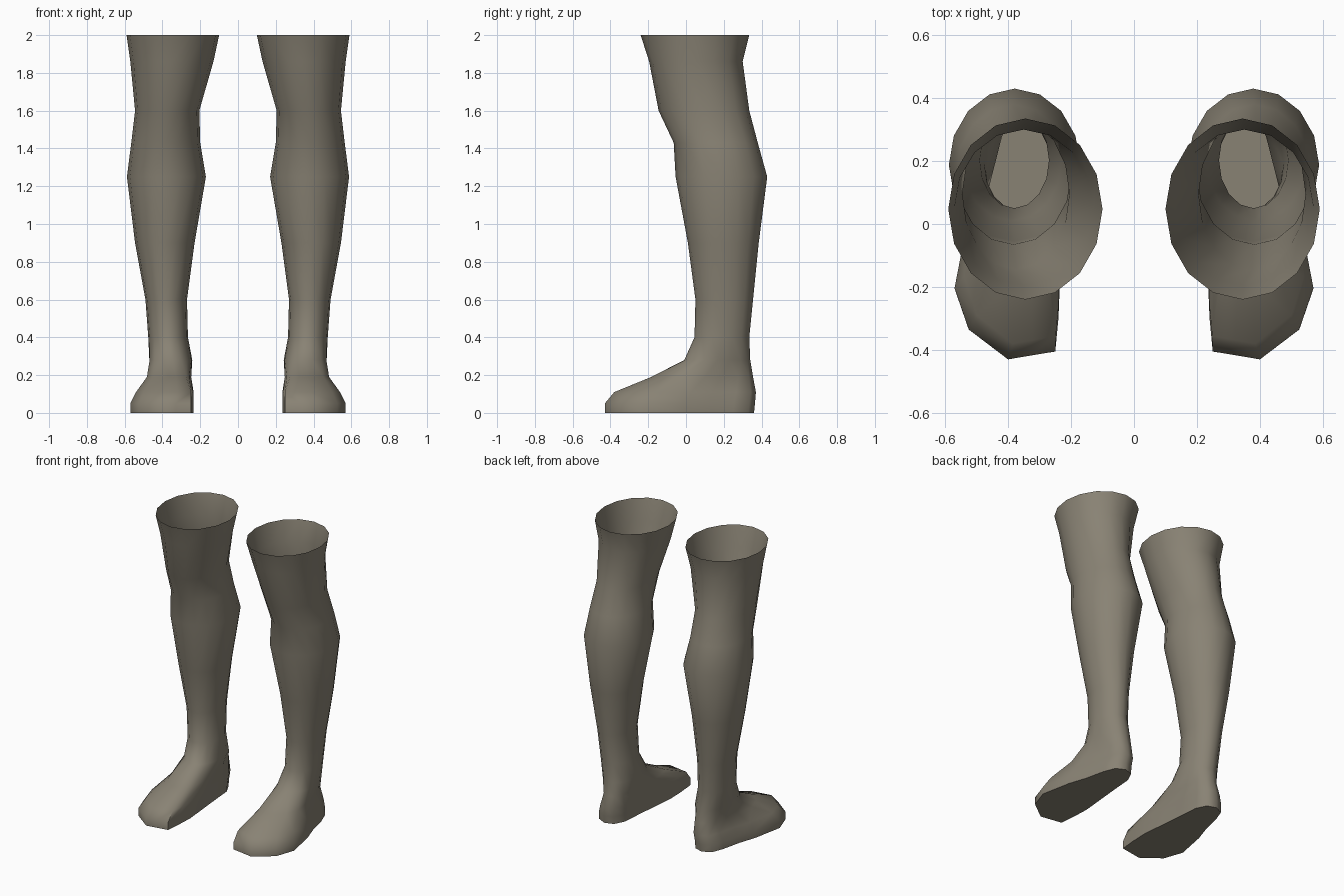
import bpy, bmesh, math

cube = bpy.data.objects.get("Cube")
if cube:
    bpy.data.objects.remove(cube, do_unlink=True)

taupe = bpy.data.materials.new("taupe")
taupe.use_nodes = True
colour = (0.25, 0.225, 0.175, 1)
taupe.diffuse_color = colour
bsdf = taupe.node_tree.nodes["Principled BSDF"]
bsdf.inputs["Base Color"].default_value = colour

SIDES = 16

# Foot outline, counter-clockwise from the outer side by way of the heel
FOOT = [(.53, 0), (.49, .12), (.46, .25), (.43, .33), (.37, .36), (.31, .34),
        (.275, .27), (.265, .14), (.25, -.02), (.235, -.18), (.24, -.3),
        (.25, -.405), (.33, -.418), (.4, -.43), (.525, -.335), (.57, -.205)]

# Rings from thigh to sole: height, x range, y range, share of foot outline
RINGS = [(2, .10, .59, -.24, .335, 0),
         (1.86, .13, .57, -.195, .3, 0),
         (1.6, .205, .545, -.145, .335, 0),
         (1.43, .2, .565, -.065, .38, 0),
         (1.25, .17, .588, -.055, .43, 0),
         (.9, .23, .545, .01, .385, 0),
         (.6, .27, .49, .05, .355, 0),
         (.4, .265, .475, .045, .335, 0),
         (.28, .24, .475, -.01, .34, .2),
         (.19, .245, .485, -.19, .355, .7),
         (.11, .235, .54, -.38, .37, 1),
         (.05, .235, .57, -.43, .365, 1),
         (0, .235, .57, -.43, .36, 1)]


def ring_points(z, x0, x1, y0, y1, foot_share):
    """Blend an ellipse with the foot outline and fit it to the ranges."""
    fx, fy = zip(*FOOT)
    points = []
    for i in range(SIDES):
        a = math.tau * i / SIDES
        u, v = (1 + math.cos(a)) / 2, (1 + math.sin(a)) / 2
        fu = (fx[i] - min(fx)) / (max(fx) - min(fx))
        fv = (fy[i] - min(fy)) / (max(fy) - min(fy))
        u += (fu - u) * foot_share
        v += (fv - v) * foot_share
        points.append((x0 + (x1 - x0) * u, y0 + (y1 - y0) * v, z))
    return points


def make_leg(name, side):
    bm = bmesh.new()
    loops = [[bm.verts.new((side * x, y, z)) for x, y, z in ring_points(*r)]
             for r in RINGS]
    # Skin, open at the thigh
    for upper, lower in zip(loops, loops[1:]):
        for i in range(SIDES):
            j = (i + 1) % SIDES
            bm.faces.new((upper[i], lower[i], lower[j], upper[j]))
    # Sole
    bm.faces.new(loops[-1][::-1])
    if side < 0:
        bmesh.ops.reverse_faces(bm, faces=bm.faces)
    mesh = bpy.data.meshes.new(name)
    bm.to_mesh(mesh)
    bm.free()
    mesh.materials.append(taupe)
    leg = bpy.data.objects.new(name, mesh)
    bpy.context.collection.objects.link(leg)
    bpy.ops.object.select_all(action="DESELECT")
    leg.select_set(True)
    bpy.context.view_layer.objects.active = leg
    bpy.ops.object.shade_smooth_by_angle(angle=math.radians(60))


make_leg("left_leg", 1)
make_leg("right_leg", -1)
